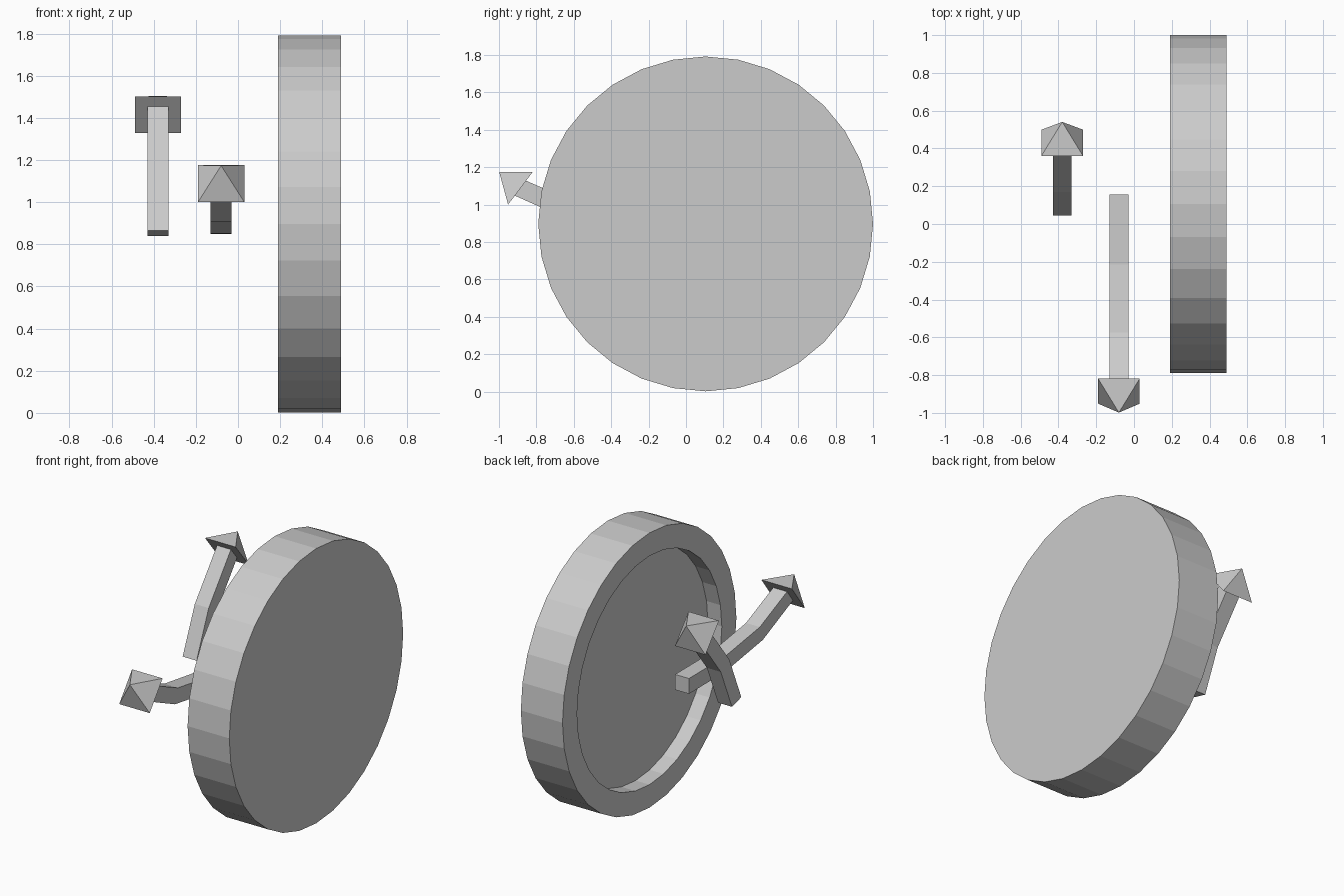
import bpy, bmesh
from math import sin, cos, pi, radians
from mathutils import Vector

if "Cube" in bpy.data.objects:
    bpy.data.objects.remove(bpy.data.objects["Cube"])


def finish(name, bm):
    bmesh.ops.recalc_face_normals(bm, faces=bm.faces)
    mesh = bpy.data.meshes.new(name)
    bm.to_mesh(mesh)
    bm.free()
    obj = bpy.data.objects.new(name, mesh)
    bpy.context.collection.objects.link(obj)
    return obj


def bridge(bm, a, b):
    for i in range(len(a)):
        j = (i + 1) % len(a)
        bm.faces.new((a[i], a[j], b[j], b[i]))


def dial(name, y, z, profile, sides=32):
    """Disc turned about the x axis; profile is (radius, x)."""
    bm = bmesh.new()
    rings = [[bm.verts.new((x, y + r * sin(2 * pi * i / sides), z + r * cos(2 * pi * i / sides)))
              for i in range(sides)] for r, x in profile]
    for a, b in zip(rings, rings[1:]):
        bridge(bm, a, b)
    bm.faces.new(rings[0])
    bm.faces.new(rings[-1])
    return finish(name, bm)


def hand(name, x, side, stations, half=0.05, head=0.11, tip=0.142):
    """Bent square bar with a pyramid tip; stations are (y, z, slope in degrees)."""
    bm = bmesh.new()

    def section(y, z, deg, h, across):
        n = Vector((0, -side * sin(radians(deg)), cos(radians(deg))))
        c = Vector((x, y, z))
        return [bm.verts.new(c + Vector((u * across, 0, 0)) + n * (v * h))
                for u, v in ((-1, -1), (1, -1), (1, 1), (-1, 1))]

    # bar
    rings = [section(y, z, d, half, half) for y, z, d in stations]
    for a, b in zip(rings, rings[1:]):
        bridge(bm, a, b)
    bm.faces.new(rings[0])
    bm.faces.new(rings[-1])
    # arrow head
    y, z, d = stations[-1]
    base = section(y, z, d, head, head)
    apex = bm.verts.new((x, y + side * tip * cos(radians(d)), z + tip * sin(radians(d))))
    bm.faces.new(base)
    for i in range(4):
        bm.faces.new((base[i], base[(i + 1) % 4], apex))
    return finish(name, bm)


# recessed clock body, open rim facing -x
dial("clock_body", 0.105, 0.897,
     [(0.895, 0.49), (0.895, 0.19), (0.745, 0.19), (0.745, 0.29)])

# long hand and short hand, floating in front of the dial
hand("long_hand", -0.08, -1,
     [(0.155, 0.898, 0), (-0.22, 0.90, 6), (-0.59, 0.957, 18), (-0.885, 1.088, 37)])
hand("short_hand", -0.38, 1,
     [(0.093, 0.852, 75), (0.213, 1.135, 60), (0.43, 1.415, 39)])
